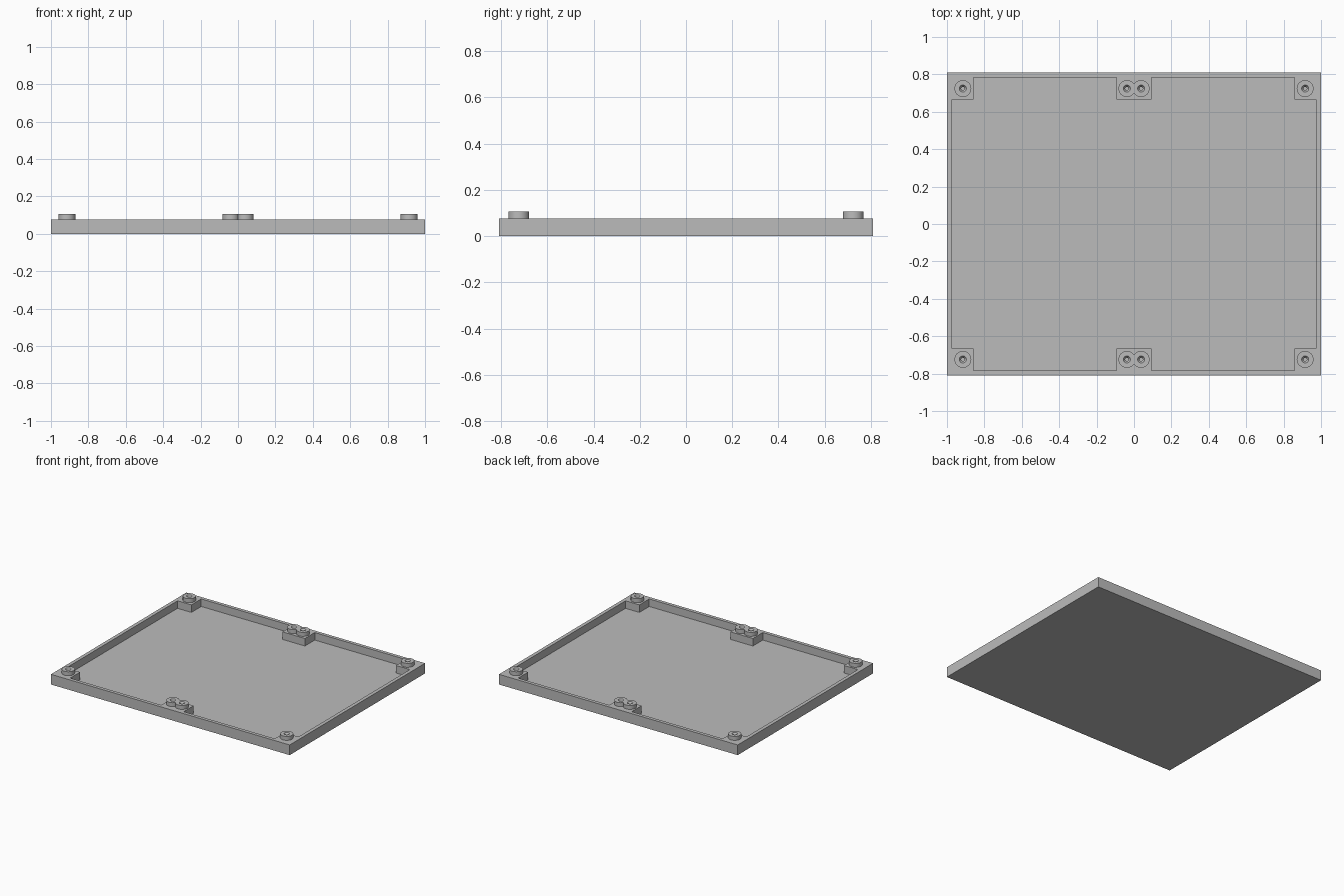
import bpy
import bmesh

cube = bpy.data.objects.get("Cube")
if cube:
    bpy.data.objects.remove(cube, do_unlink=True)

HALF_X, HALF_Y = 1.0, 0.81
RIM, BOSS_TOP, FLOOR = 0.077, 0.107, 0.02

grey = bpy.data.materials.new("mid grey plastic")
grey.use_nodes = True
colour = (0.5, 0.5, 0.5, 1)
grey.diffuse_color = colour
grey.node_tree.nodes["Principled BSDF"].inputs["Base Color"].default_value = colour


def prism(name, outline, z0, z1):
    """Extrude a counter-clockwise outline from z0 to z1."""
    bm = bmesh.new()
    base = bm.faces.new([bm.verts.new((x, y, z0)) for x, y in outline])
    top = bmesh.ops.extrude_face_region(bm, geom=[base])["geom"]
    moved = [v for v in top if isinstance(v, bmesh.types.BMVert)]
    bmesh.ops.translate(bm, verts=moved, vec=(0, 0, z1 - z0))
    if not base.is_valid or len(bm.faces) < len(outline) + 2:
        bm.faces.new([v for v in bm.verts if v not in moved])
    bmesh.ops.recalc_face_normals(bm, faces=bm.faces)
    mesh = bpy.data.meshes.new(name)
    bm.to_mesh(mesh)
    bm.free()
    mesh.materials.append(grey)
    obj = bpy.data.objects.new(name, mesh)
    bpy.context.collection.objects.link(obj)
    return obj


def round_part(name, x, y, r0, r1, z0, z1):
    """Vertical cylinder or cone, r0 at the bottom and r1 at the top."""
    bpy.ops.mesh.primitive_cone_add(vertices=32, radius1=r0, radius2=r1,
                                    depth=z1 - z0, location=(x, y, (z0 + z1) / 2))
    obj = bpy.context.object
    obj.name = name
    obj.data.materials.append(grey)
    return obj


def combine(target, tool, operation):
    """Apply a boolean and remove the tool."""
    tool.hide_render = True
    mod = target.modifiers.new("cut", "BOOLEAN")
    mod.operation, mod.object, mod.solver = operation, tool, "EXACT"
    bpy.context.view_layer.objects.active = target
    bpy.ops.object.modifier_apply(modifier=mod.name)
    bpy.data.objects.remove(tool, do_unlink=True)


# Shallow tray
tray = prism("tray", [(-HALF_X, -HALF_Y), (HALF_X, -HALF_Y),
                      (HALF_X, HALF_Y), (-HALF_X, HALF_Y)], 0, RIM)

# Recess, leaving square blocks at the corners and the middle of the long sides
quarter = [(0.973, 0.666), (0.857, 0.666), (0.857, 0.784), (0.094, 0.784), (0.094, 0.666)]
half = quarter + [(-x, y) for x, y in reversed(quarter)]
recess = prism("recess_cutter", half + [(-x, -y) for x, y in half], FLOOR, RIM + 0.05)
combine(tray, recess, "DIFFERENCE")

# Round bosses: one on each corner block, an overlapping pair on each middle block
spots = [(x, y) for x in (-0.915, -0.038, 0.038, 0.915) for y in (-0.724, 0.724)]
for x, y in spots:
    combine(tray, round_part("boss", x, y, 0.045, 0.045, 0.05, BOSS_TOP), "UNION")

# Blind screw holes with countersunk mouths
for x, y in spots:
    combine(tray, round_part("bore", x, y, 0.009, 0.009, 0.03, BOSS_TOP + 0.01), "DIFFERENCE")
    combine(tray, round_part("countersink", x, y, 0.009, 0.022, 0.092, 0.1115), "DIFFERENCE")

# Smooth the round walls and keep the edges crisp
bpy.ops.object.select_all(action="DESELECT")
tray.select_set(True)
bpy.context.view_layer.objects.active = tray
bpy.ops.object.shade_smooth_by_angle(angle=0.52)
